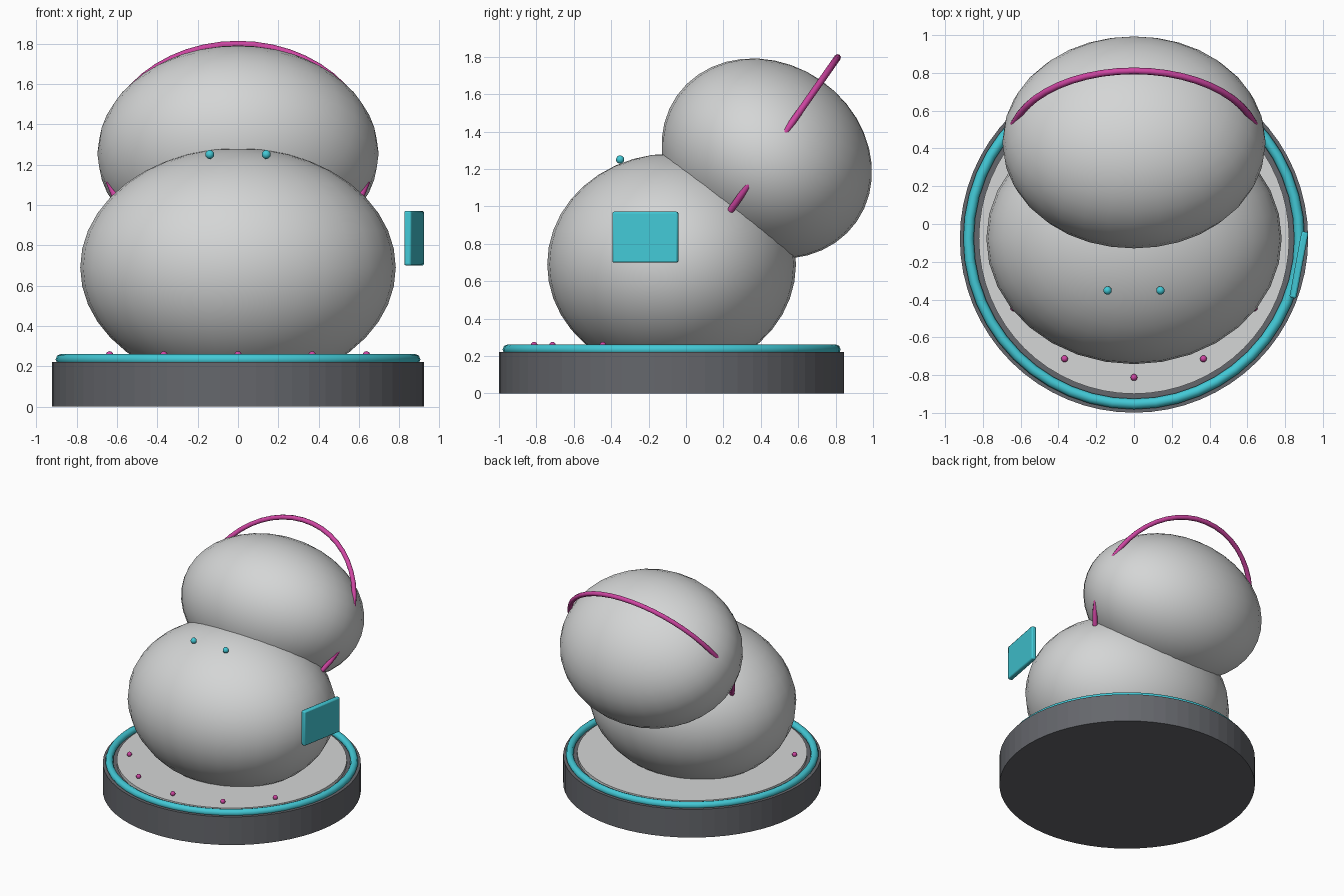
import bpy, math
from mathutils import Vector

if "Cube" in bpy.data.objects:
    bpy.data.objects.remove(bpy.data.objects["Cube"])

BASE_Y = -0.077
HEAD = Vector((0, 0.432, 1.255))
TILT = math.radians(-35)


def material(name, rgb):
    m = bpy.data.materials.new(name)
    m.diffuse_color = (*rgb, 1)
    m.use_nodes = True
    m.node_tree.nodes["Principled BSDF"].inputs["Base Color"].default_value = m.diffuse_color
    return m


GREY = material("light_grey", (0.66, 0.67, 0.67))
DARK = material("dark_grey", (0.13, 0.135, 0.15))
CYAN = material("cyan", (0.055, 0.58, 0.67))
PINK = material("magenta", (0.62, 0.06, 0.36))


def finish(name, mat, angle=40):
    ob = bpy.context.object
    ob.name = name
    ob.data.materials.append(mat)
    bpy.ops.object.transform_apply(location=False, rotation=False, scale=True)
    bpy.ops.object.shade_smooth_by_angle(angle=math.radians(angle))
    return ob


def disc(name, mat, radius, z0, z1):
    bpy.ops.mesh.primitive_cylinder_add(vertices=64, radius=radius, depth=z1 - z0,
                                        location=(0, BASE_Y, (z0 + z1) / 2))
    return finish(name, mat, 2)


def ellipsoid(name, mat, loc, radii, tilt=0, segments=32, rings=20):
    bpy.ops.mesh.primitive_uv_sphere_add(segments=segments, ring_count=rings, radius=1,
                                         location=loc, rotation=(tilt, 0, 0))
    bpy.context.object.scale = radii
    return finish(name, mat)


def ring(name, mat, loc, major, minor, tilt=0, segments=48):
    bpy.ops.mesh.primitive_torus_add(major_segments=segments, minor_segments=8,
                                     major_radius=major, minor_radius=minor,
                                     location=loc, rotation=(tilt, 0, 0))
    return finish(name, mat, 60)


# round stand with its light top plate and glowing rim
disc("stand", DARK, 0.922, 0, 0.222)
disc("top_plate", GREY, 0.822, 0.2, 0.245)
ring("rim_ring", CYAN, (0, BASE_Y, 0.234), 0.876, 0.028)

# small lights around the front of the plate
for i in range(5):
    a = math.radians(-150 + 30 * i)
    ellipsoid(f"plate_light_{i + 1}", PINK,
              (0.735 * math.cos(a), BASE_Y + 0.735 * math.sin(a), 0.257),
              (0.018,) * 3, segments=12, rings=8)

# body and tilted head
ellipsoid("body", GREY, (0, BASE_Y, 0.69), (0.782, 0.665, 0.592))
ellipsoid("head", GREY, HEAD, (0.697, 0.587, 0.509), TILT)

# hoop round the head, standing square to the head's long axis
ring("head_hoop", PINK, HEAD, 0.66, 0.018, math.radians(55))

# eyes
for side, x in (("left", -0.14), ("right", 0.14)):
    ellipsoid(f"{side}_eye", CYAN, (x, -0.352, 1.25), (0.022,) * 3, segments=16, rings=10)

# side panel, turned slightly about the vertical
bpy.ops.mesh.primitive_cube_add(size=1, location=(0.873, -0.217, 0.835),
                                rotation=(0, 0, math.radians(-10.5)))
bpy.context.object.scale = (0.037, 0.357, 0.272)
panel = finish("side_panel", CYAN)
bevel = panel.modifiers.new("soft_edges", 'BEVEL')
bevel.width = 0.01
bevel.segments = 2
